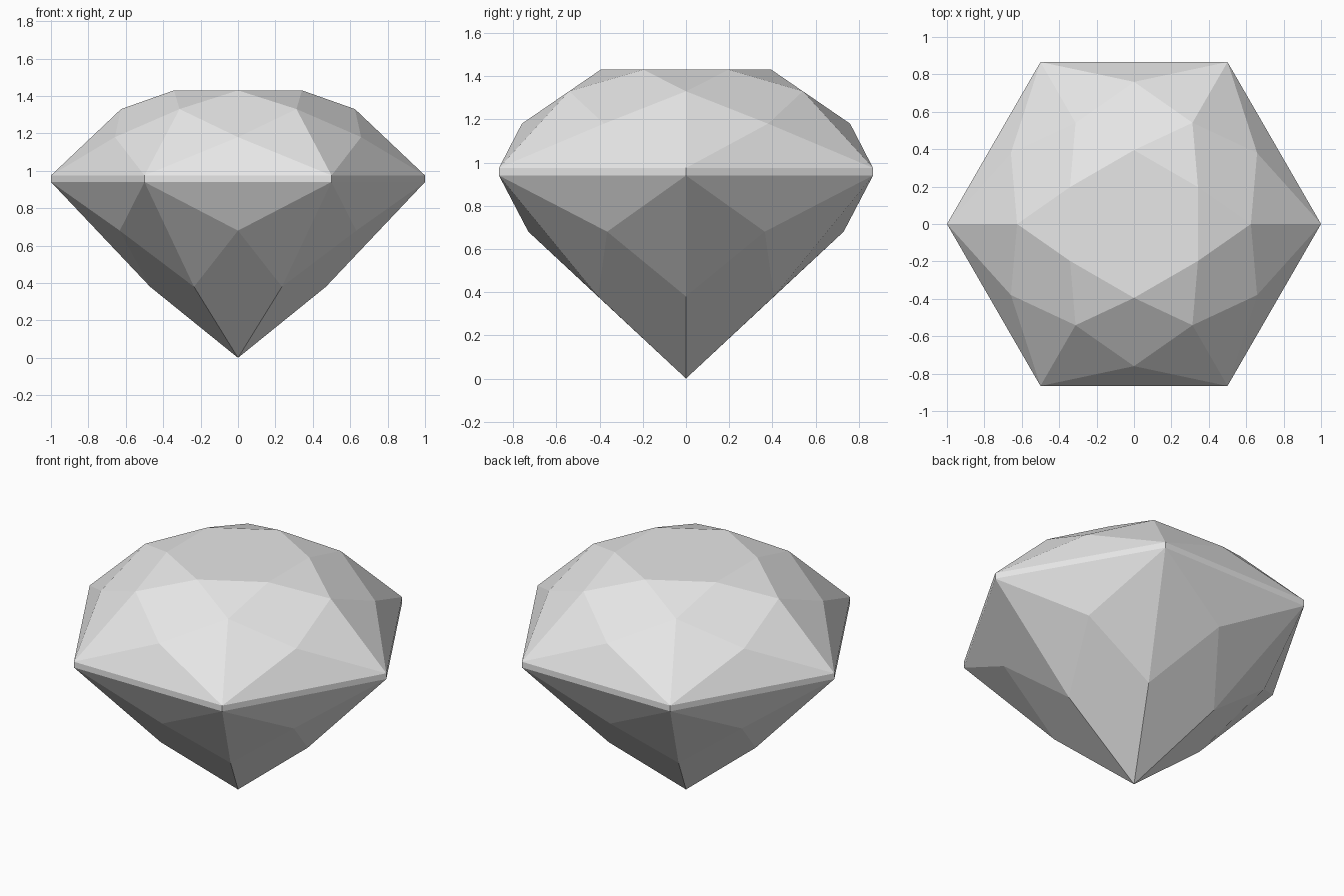
import bpy
import bmesh
from math import cos, sin, pi

cube = bpy.data.objects.get("Cube")
if cube:
    bpy.data.objects.remove(cube, do_unlink=True)

SIDES = 6

grey = bpy.data.materials.new("pale_grey")
grey.use_nodes = True
colour = (0.8, 0.8, 0.8, 1)
grey.diffuse_color = colour
grey.node_tree.nodes["Principled BSDF"].inputs["Base Color"].default_value = colour

bm = bmesh.new()


def ring(radius, z, turn=0.0):
    """Six points; turn=0.5 puts them halfway between the girdle corners."""
    step = 2 * pi / SIDES
    return [bm.verts.new((radius * cos((i + turn) * step),
                          radius * sin((i + turn) * step), z))
            for i in range(SIDES)]


# Rings from the flat table down to the point
table = ring(0.395, 1.43, 0.5)
bezel = ring(0.625, 1.33)
crown_mid = ring(0.76, 1.18, 0.5)
girdle_top = ring(1.0, 0.975)
girdle_base = ring(1.0, 0.94)
pavilion_mid = ring(0.73, 0.68, 0.5)
pavilion_low = ring(0.47, 0.38)
culet = bm.verts.new((0, 0, 0))


def skirt(corners, mids, inner, i):
    """Facets between a girdle edge, its middle point and the inner ring."""
    j = (i + 1) % SIDES
    bm.faces.new((corners[i], corners[j], mids[i]))
    bm.faces.new((corners[i], mids[i], inner[i]))
    bm.faces.new((corners[j], inner[j], mids[i]))


bm.faces.new(table)
for i in range(SIDES):
    j = (i + 1) % SIDES
    # Crown: star facets, upper kites, lower facets
    bm.faces.new((table[i], bezel[j], table[j]))
    bm.faces.new((table[i], bezel[i], crown_mid[i], bezel[j]))
    skirt(girdle_top, crown_mid, bezel, i)
    # Girdle band
    bm.faces.new((girdle_base[i], girdle_base[j], girdle_top[j], girdle_top[i]))
    # Pavilion: upper facets and long kites to the point
    skirt(girdle_base, pavilion_mid, pavilion_low, i)
    bm.faces.new((culet, pavilion_low[j], pavilion_mid[i], pavilion_low[i]))

bmesh.ops.recalc_face_normals(bm, faces=bm.faces)
mesh = bpy.data.meshes.new("cut_gem")
bm.to_mesh(mesh)
bm.free()
mesh.materials.append(grey)
gem = bpy.data.objects.new("cut_gem", mesh)
bpy.context.collection.objects.link(gem)
